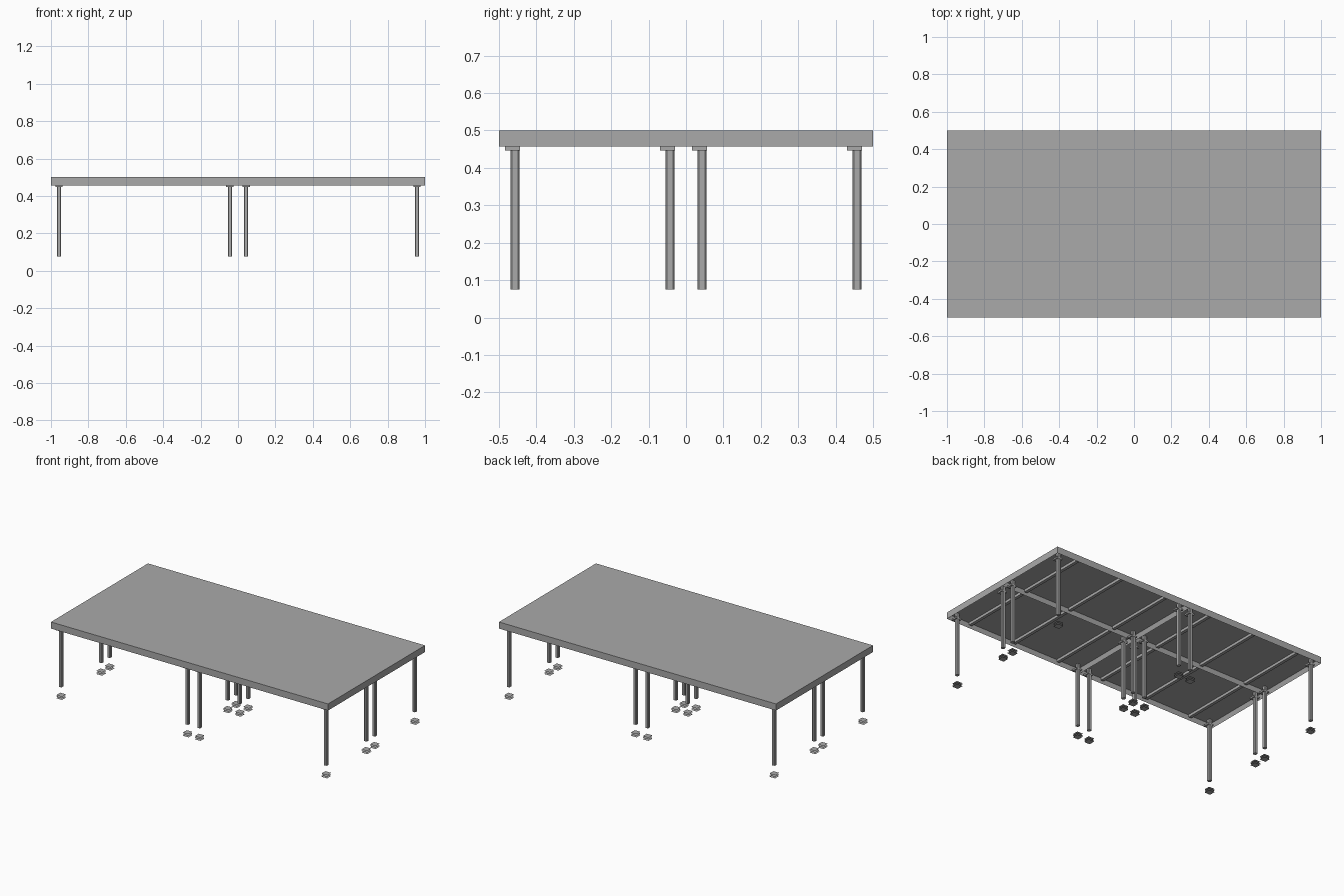
import bpy
import bmesh
from mathutils import Matrix

default = bpy.data.objects.get("Cube")
if default:
    bpy.data.objects.remove(default)

GREY = (0.4, 0.4, 0.4, 1)
metal = bpy.data.materials.new("plain grey")
metal.use_nodes = True
metal.diffuse_color = GREY
metal.node_tree.nodes["Principled BSDF"].inputs["Base Color"].default_value = GREY


def finish(name, bm):
    mesh = bpy.data.meshes.new(name)
    bm.to_mesh(mesh)
    bm.free()
    mesh.materials.append(metal)
    obj = bpy.data.objects.new(name, mesh)
    bpy.context.collection.objects.link(obj)
    return obj


def add_box(bm, x0, x1, y0, y1, z0, z1):
    centre = Matrix.Translation(((x0 + x1) / 2, (y0 + y1) / 2, (z0 + z1) / 2))
    size = Matrix.Diagonal((x1 - x0, y1 - y0, z1 - z0, 1))
    return bmesh.ops.create_cube(bm, size=1, matrix=centre @ size)["verts"]


TOP, UNDER, BOTTOM = 0.5, 0.485, 0.457
RIM = 0.014
LEG_X, LEG_Y = 0.457, 0.207    # leg distance from the panel centre


# Hollow deck panel: a slab whose underside is inset and pushed up
def deck_panel(cx, cy):
    bm = bmesh.new()
    add_box(bm, cx - 0.5, cx + 0.5, cy - 0.25, cy + 0.25, BOTTOM, TOP)
    bm.normal_update()
    under = [f for f in bm.faces if f.normal.z < -0.9]
    bmesh.ops.inset_region(bm, faces=under, thickness=RIM)
    bmesh.ops.translate(bm, verts=under[0].verts, vec=(0, 0, UNDER - BOTTOM))
    finish("deck_panel", bm)


# Three cross ribs beneath each panel
def panel_ribs(cx, cy):
    bm = bmesh.new()
    for step in (-1, 0, 1):
        x = cx + step / 3
        add_box(bm, x - 0.01, x + 0.01, cy - 0.236, cy + 0.236, 0.468, UNDER)
    finish("cross_ribs", bm)


# Square leg with chamfered edges, its mounting plate and its levelling foot
def leg(x, y):
    bm = bmesh.new()
    add_box(bm, x - 0.011, x + 0.011, y - 0.012, y + 0.012, 0.075, UNDER)
    upright = [e for e in bm.edges
               if abs(e.verts[0].co.z - e.verts[1].co.z) > 0.1]
    bmesh.ops.bevel(bm, geom=upright, offset=0.004, segments=1, affect='EDGES')
    finish("leg", bm)

    bm = bmesh.new()
    add_box(bm, x - 0.02, x + 0.02, y - 0.027, y + 0.013, 0.447, BOTTOM)
    finish("mounting_plate", bm)

    bm = bmesh.new()
    for z in (0, 0.01, 0.02):
        bmesh.ops.create_grid(bm, x_segments=1, y_segments=1, size=0.021,
                              matrix=Matrix.Translation((x, y, z)))
    finish("foot_plates", bm)


for cx in (-0.5, 0.5):
    for cy in (-0.25, 0.25):
        deck_panel(cx, cy)
        panel_ribs(cx, cy)
        for sx in (-1, 1):
            for sy in (-1, 1):
                leg(cx + sx * LEG_X, cy + sy * LEG_Y)
